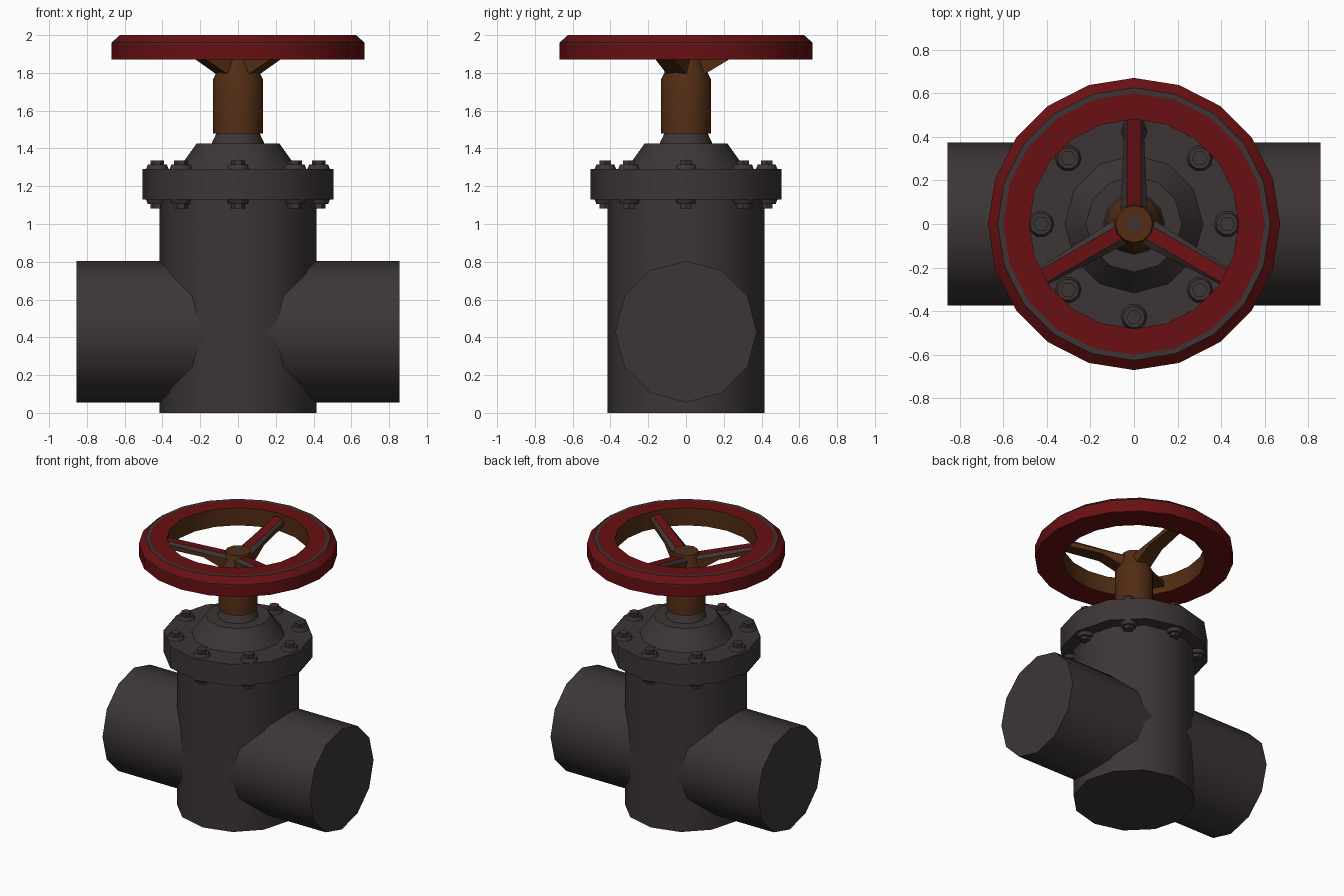
import bpy, bmesh, math
from mathutils import Matrix, Vector

if "Cube" in bpy.data.objects:
    bpy.data.objects.remove(bpy.data.objects["Cube"])


def material(name, rgb):
    m = bpy.data.materials.new(name)
    m.diffuse_color = (*rgb, 1)
    m.use_nodes = True
    m.node_tree.nodes["Principled BSDF"].inputs["Base Color"].default_value = m.diffuse_color
    return m


GREY = material("dark iron", (0.046, 0.036, 0.036))
RED = material("red paint", (0.14, 0.005, 0.006))
BROWN = material("rusty brown", (0.085, 0.026, 0.007))


def finish(name, bm, mats, angle=40):
    bmesh.ops.remove_doubles(bm, verts=bm.verts, dist=1e-5)
    bmesh.ops.recalc_face_normals(bm, faces=bm.faces)
    me = bpy.data.meshes.new(name)
    bm.to_mesh(me)
    bm.free()
    ob = bpy.data.objects.new(name, me)
    bpy.context.collection.objects.link(ob)
    for m in mats:
        me.materials.append(m)
    bpy.ops.object.select_all(action='DESELECT')
    ob.select_set(True)
    bpy.context.view_layer.objects.active = ob
    bpy.ops.object.shade_smooth_by_angle(angle=math.radians(angle))
    return ob


def lathe(name, profile, sides, mats, bands=None, matrix=None, closed=False):
    """Spin (radius, height) points around z; bands gives a material per segment."""
    bm = bmesh.new()
    rings = []
    for r, z in profile:
        if r == 0:
            rings.append([bm.verts.new((0, 0, z))] * sides)
        else:
            rings.append([bm.verts.new((r * math.cos(2 * math.pi * i / sides),
                                        r * math.sin(2 * math.pi * i / sides), z))
                          for i in range(sides)])
    n = len(rings)
    for k in range(n if closed else n - 1):
        a, b = rings[k], rings[(k + 1) % n]
        for i in range(sides):
            j = (i + 1) % sides
            vs = list(dict.fromkeys([a[i], a[j], b[j], b[i]]))
            f = bm.faces.new(vs)
            f.material_index = bands[k] if bands else 0
    if matrix:
        bm.transform(matrix)
    return finish(name, bm, mats)


# Body, through pipe
lathe("valve_body", [(0, 0), (0.415, 0), (0.415, 1.14), (0, 1.14)], 12, [GREY])
lathe("through_pipe", [(0, -0.855), (0.375, -0.855), (0.375, 0.855), (0, 0.855)], 12, [GREY],
      matrix=Matrix.Translation((0, 0, 0.43)) @ Matrix.Rotation(math.pi / 2, 4, 'Y'))

# Flange and bonnet
lathe("flange", [(0, 1.13), (0.505, 1.13), (0.505, 1.29), (0, 1.29)], 12, [GREY])
lathe("bonnet", [(0.32, 1.285), (0.22, 1.425), (0.14, 1.425), (0.11, 1.49), (0, 1.49)],
      12, [GREY])

# Flange bolts: washer and hexagonal nut on both sides
for k in range(8):
    a = k * math.pi / 4
    at = Matrix.Translation((0.427 * math.cos(a), 0.427 * math.sin(a), 0))
    for side, face, s in (("top", 1.29, 1), ("bottom", 1.13, -1)):
        lathe(f"washer_{side}_{k}", [(0.06, face), (0.05, face + s * 0.025),
                                     (0, face + s * 0.025)], 10, [GREY], matrix=at)
        lathe(f"nut_{side}_{k}", [(0.036, face + s * 0.02), (0.036, face + s * 0.047),
                                  (0, face + s * 0.047)], 6, [GREY], matrix=at)

# Stem and wheel hub
lathe("stem_hub", [(0, 1.48), (0.132, 1.48), (0.132, 1.765), (0.115, 1.80), (0.085, 1.905),
                   (0.035, 1.905), (0, 1.905)], 12, [BROWN, GREY],
      bands=[0, 0, 0, 0, 0, 1])

# Hand wheel rim with worn grey edges
lathe("wheel_rim", [(0.48, 1.87), (0.67, 1.87), (0.67, 1.953), (0.67, 1.96), (0.625, 2.0),
                    (0.60, 2.0), (0.48, 2.0)], 20, [RED, GREY, BROWN],
      bands=[0, 0, 1, 0, 1, 0, 2], closed=True)

# Spokes: rows of (radius, bottom z, shoulder z, top z, half base width)
ROWS = [(0.06, 1.77, 1.865, 1.885, 0.062), (0.23, 1.872, 1.90, 1.92, 0.054),
        (0.49, 1.92, 1.955, 1.975, 0.042)]
for k in range(3):
    bm = bmesh.new()
    loops = []
    for r, zb, zs, zt, w in ROWS:
        t = 0.032
        loops.append([bm.verts.new(p) for p in
                      ((r, -w, zb), (r, w, zb), (r, w, zs), (r, t, zt), (r, -t, zt), (r, -w, zs))])
    colours = [2, 2, 1, 0, 1, 2]  # bottom, side, chamfer, top, chamfer, side
    for a, b in zip(loops, loops[1:]):
        for i in range(6):
            j = (i + 1) % 6
            bm.faces.new((a[i], a[j], b[j], b[i])).material_index = colours[i]
    bm.faces.new(loops[0]).material_index = 2
    bm.faces.new(loops[-1]).material_index = 2
    bm.transform(Matrix.Rotation(math.radians(90 + 120 * k), 4, 'Z'))
    finish(f"wheel_spoke_{k}", bm, [RED, GREY, BROWN], 25)
